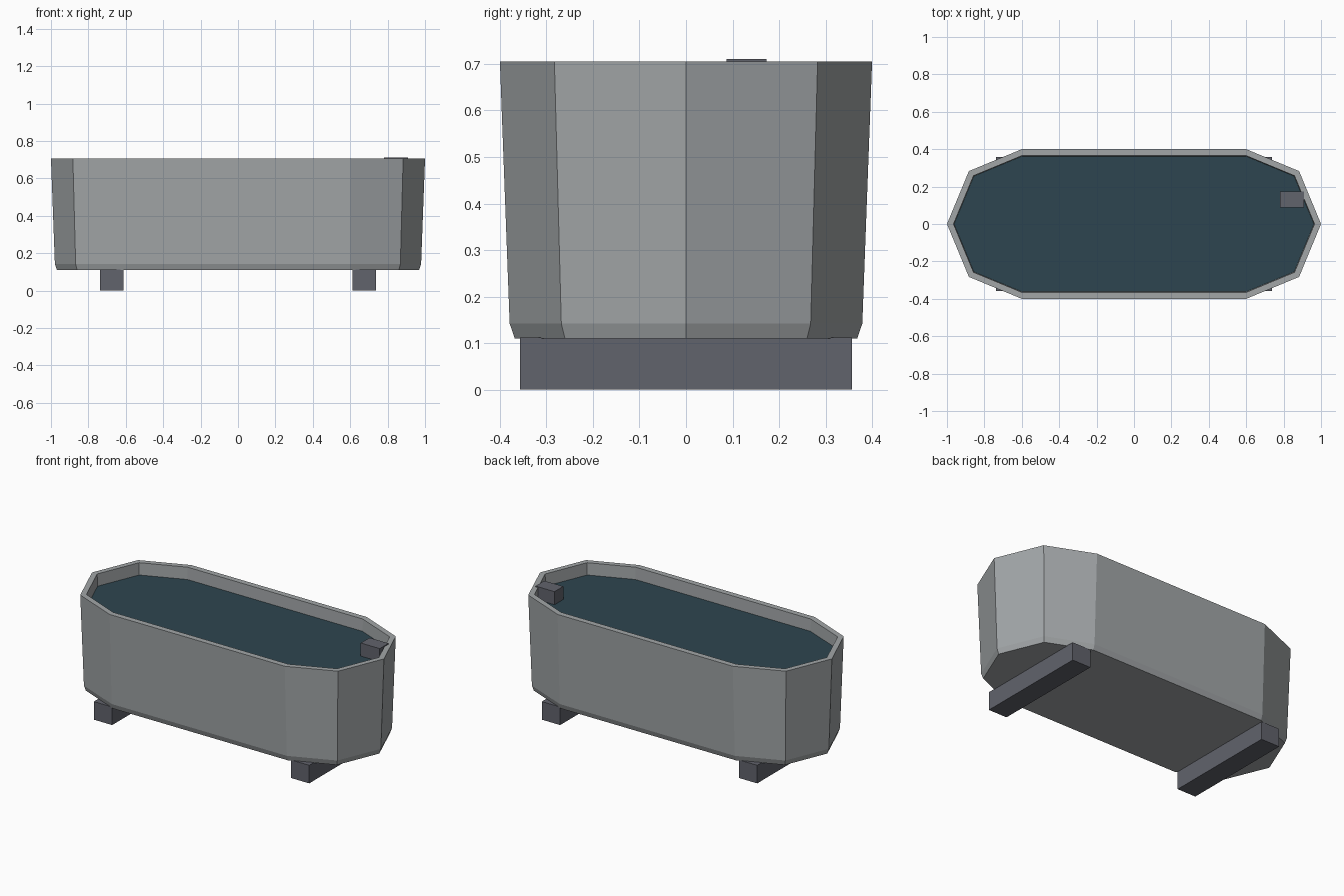
import bpy, bmesh, math

if "Cube" in bpy.data.objects:
    bpy.data.objects.remove(bpy.data.objects["Cube"])


def material(name, rgb):
    m = bpy.data.materials.new(name)
    m.diffuse_color = (*rgb, 1)
    m.use_nodes = True
    m.node_tree.nodes["Principled BSDF"].inputs["Base Color"].default_value = m.diffuse_color
    return m


STONE = material("stone_grey", (0.36, 0.38, 0.39))
DARK = material("dark_grey", (0.12, 0.125, 0.15))
WATER = material("water_blue", (0.027, 0.06, 0.08))


def outline(r):
    # Ten-sided stadium: half-octagon ends centred at x = +-0.6
    pts = []
    for side, start in ((1, -90), (-1, 90)):
        for i in range(5):
            a = math.radians(start + 45 * i)
            pts.append((side * 0.6 + r * math.cos(a), r * math.sin(a)))
    return pts


def loft(name, profile, mat):
    # Closed solid through stacked outlines given as (radius, z)
    bm = bmesh.new()
    rings = [[bm.verts.new((x, y, z)) for x, y in outline(r)] for r, z in profile]
    for a, b in zip(rings, rings[1:]):
        n = len(a)
        for i in range(n):
            j = (i + 1) % n
            bm.faces.new((a[i], a[j], b[j], b[i]))
    bm.faces.new(rings[0][::-1])
    bm.faces.new(rings[-1])
    bmesh.ops.recalc_face_normals(bm, faces=bm.faces)
    finish(name, bm, mat)


def box(name, lo, hi, mat):
    bm = bmesh.new()
    bmesh.ops.create_cube(bm, size=1)
    for v in bm.verts:
        v.co = [(l + h) / 2 + c * (h - l) for l, h, c in zip(lo, hi, v.co)]
    finish(name, bm, mat)


def finish(name, bm, mat):
    me = bpy.data.meshes.new(name)
    bm.to_mesh(me)
    bm.free()
    me.materials.append(mat)
    bpy.context.collection.objects.link(bpy.data.objects.new(name, me))


# Basin: chamfered foot, flared wall, flat rim, hollow inside
loft("basin", [(0.368, 0.11), (0.379, 0.142), (0.40, 0.705),
               (0.365, 0.705), (0.345, 0.17)], STONE)

# Water filling the hollow
loft("water", [(0.344, 0.175), (0.362, 0.63)], WATER)

# Two cross-beam feet
for side, x in (("left", -0.675), ("right", 0.675)):
    box(f"{side}_foot", (x - 0.063, -0.357, 0), (x + 0.063, 0.357, 0.112), DARK)

# Float valve housing on the inner rim
box("valve_box", (0.78, 0.087, 0.622), (0.91, 0.173, 0.711), DARK)
